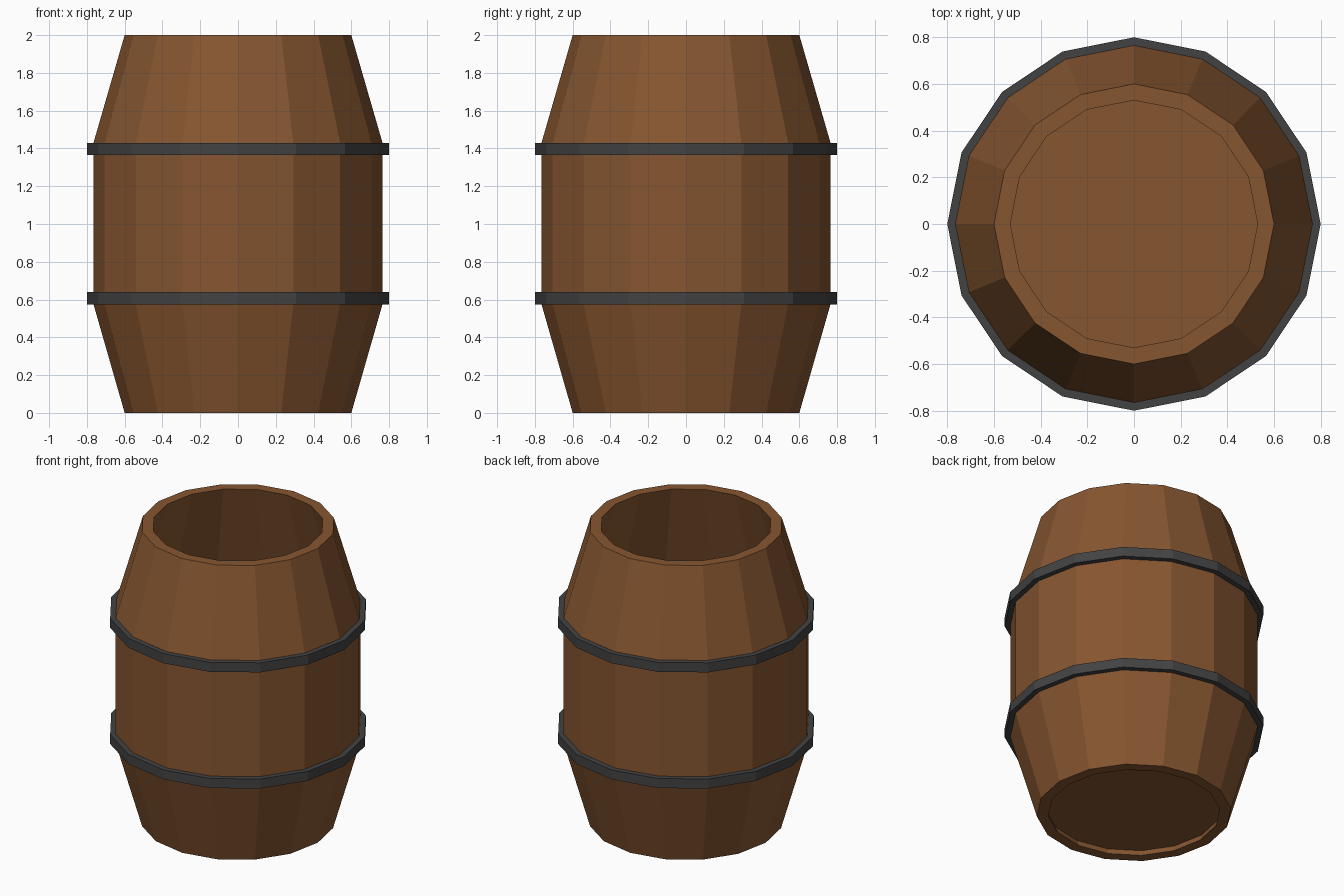
import bpy, bmesh
from math import cos, sin, tau

if "Cube" in bpy.data.objects:
    bpy.data.objects.remove(bpy.data.objects["Cube"])

SIDES = 16


def material(name, rgb):
    m = bpy.data.materials.new(name)
    m.diffuse_color = (*rgb, 1)
    m.use_nodes = True
    m.node_tree.nodes["Principled BSDF"].inputs["Base Color"].default_value = m.diffuse_color
    return m


wood = material("wood", (0.24, 0.093, 0.030))
iron = material("iron", (0.055, 0.055, 0.055))


def lathe(name, profile, iron_segments=()):
    """Revolve a closed (radius, z) profile into a faceted ring."""
    bm = bmesh.new()
    rings = [[bm.verts.new((r * cos(tau * i / SIDES), r * sin(tau * i / SIDES), z))
              for i in range(SIDES)] for r, z in profile]
    for k, ring in enumerate(rings):
        nxt = rings[(k + 1) % len(rings)]
        for i in range(SIDES):
            j = (i + 1) % SIDES
            f = bm.faces.new((ring[i], ring[j], nxt[j], nxt[i]))
            f.material_index = int(k in iron_segments)
    bmesh.ops.recalc_face_normals(bm, faces=bm.faces)
    me = bpy.data.meshes.new(name)
    bm.to_mesh(me)
    bm.free()
    me.materials.append(wood)
    me.materials.append(iron)
    ob = bpy.data.objects.new(name, me)
    bpy.context.collection.objects.link(ob)
    return ob


# Hollow staves with two raised hoops, outside going up then inside going down
barrel_profile = [
    (0.60, 0.0),
    (0.765, 0.575), (0.80, 0.575), (0.80, 0.64), (0.765, 0.64),
    (0.765, 1.365), (0.80, 1.365), (0.80, 1.43), (0.765, 1.43),
    (0.60, 2.0), (0.53, 2.0),
    (0.70, 1.44), (0.70, 1.365), (0.70, 0.64), (0.70, 0.575),
    (0.53, 0.0),
]
lathe("barrel_staves", barrel_profile, {1, 2, 3, 5, 6, 7, 11, 13})

# Floor recessed slightly above the bottom rim
bpy.ops.mesh.primitive_cylinder_add(vertices=SIDES, radius=0.545, depth=0.03,
                                    location=(0, 0, 0.055), rotation=(0, 0, 0))
floor = bpy.context.object
floor.name = "barrel_floor"
floor.data.materials.append(wood)
